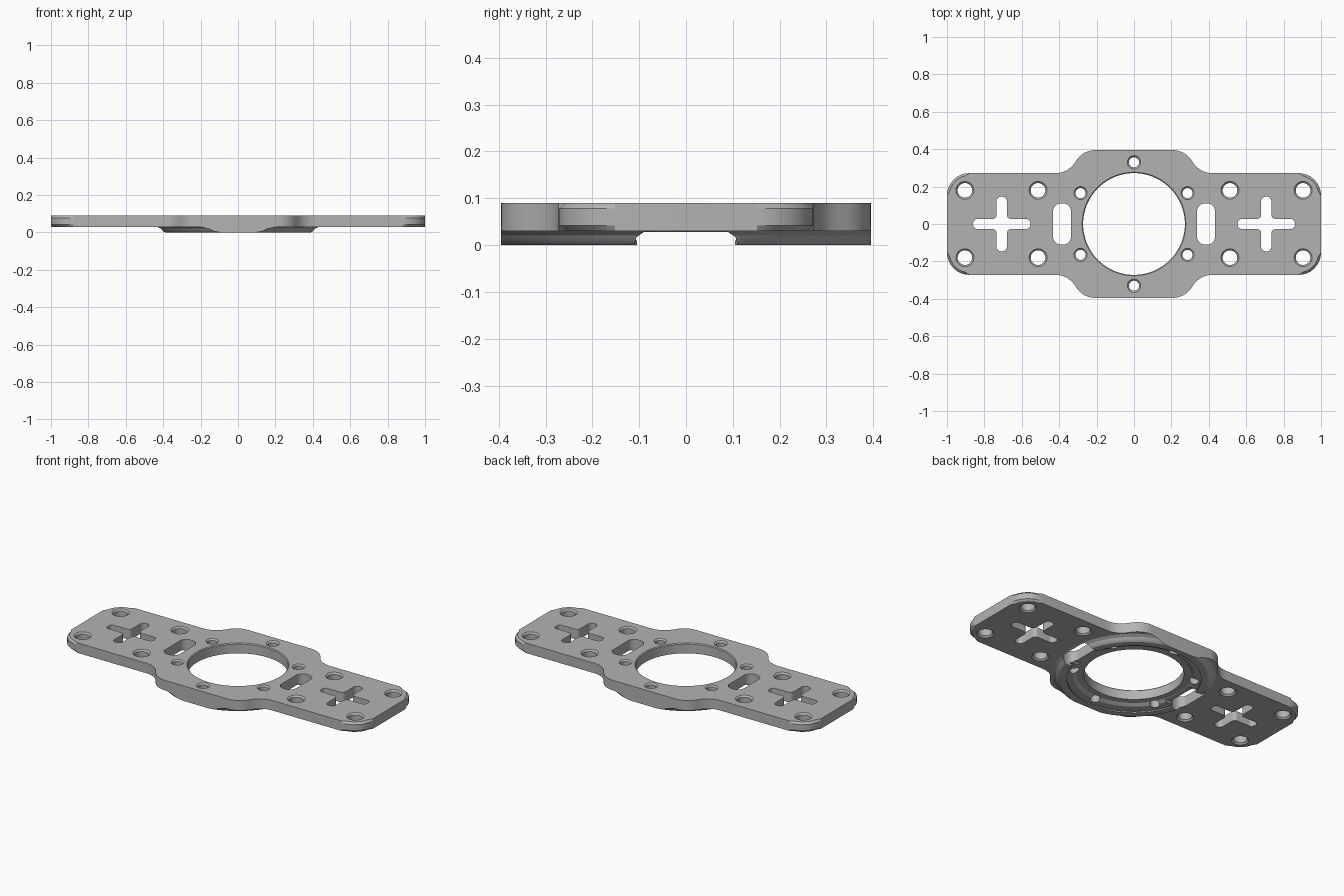
import bpy
import bmesh
import math
from mathutils import Matrix, Vector

cube = bpy.data.objects.get("Cube")
if cube:
    bpy.data.objects.remove(cube, do_unlink=True)

BOTTOM, TOP = 0.03, 0.09
HALF_DEPTH = 0.395

grey = bpy.data.materials.new("plain grey")
grey.use_nodes = True
colour = (0.45, 0.45, 0.45, 1)
grey.diffuse_color = colour
grey.node_tree.nodes["Principled BSDF"].inputs["Base Color"].default_value = colour


def make_object(name, bm):
    bmesh.ops.recalc_face_normals(bm, faces=bm.faces[:])
    mesh = bpy.data.meshes.new(name)
    bm.to_mesh(mesh)
    bm.free()
    mesh.materials.append(grey)
    obj = bpy.data.objects.new(name, mesh)
    bpy.context.collection.objects.link(obj)
    return obj


def rounded(corners, radius, steps=8):
    """Polygon with every corner, convex or concave, replaced by an arc."""
    out = []
    pts = [Vector(c) for c in corners]
    for i, p in enumerate(pts):
        u = (pts[i - 1] - p).normalized()
        v = (pts[(i + 1) % len(pts)] - p).normalized()
        half = u.angle(v) / 2
        centre = p + (u + v).normalized() * radius / math.sin(half)
        start = p + u * radius / math.tan(half) - centre
        end = p + v * radius / math.tan(half) - centre
        a = math.atan2(start.y, start.x)
        sweep = math.atan2(start.cross(end), start.dot(end))
        for k in range(steps + 1):
            t = a + sweep * k / steps
            out.append(centre + radius * Vector((math.cos(t), math.sin(t))))
    return out


def prism(bm, outline, z0, z1, matrix=Matrix.Identity(4)):
    low = [bm.verts.new(matrix @ Vector((p[0], p[1], z0))) for p in outline]
    high = [bm.verts.new(matrix @ Vector((p[0], p[1], z1))) for p in outline]
    n = len(low)
    caps = [bm.faces.new(low[::-1]), bm.faces.new(high)]
    for i in range(n):
        j = (i + 1) % n
        bm.faces.new((low[i], low[j], high[j], high[i]))
    return caps


def lathe(bm, profile, x=0, y=0, sides=32, closed=False):
    """Turn (radius, z) points about a vertical axis, capped or as a ring."""
    rings = [[bm.verts.new((x + r * math.cos(math.tau * i / sides),
                            y + r * math.sin(math.tau * i / sides), z))
              for i in range(sides)] for r, z in profile]
    pairs = list(zip(rings, rings[1:]))
    if closed:
        pairs.append((rings[-1], rings[0]))
    else:
        bm.faces.new(rings[0][::-1])
        bm.faces.new(rings[-1])
    for a, b in pairs:
        for i in range(sides):
            j = (i + 1) % sides
            bm.faces.new((a[i], a[j], b[j], b[i]))


def hole(bm, x, y, r, chamfer, both=False, sides=32):
    profile = [(r, -0.1)]
    if both:
        profile = [(r + 2 * chamfer, BOTTOM - chamfer), (r, BOTTOM + chamfer)]
    profile += [(r, TOP - chamfer), (r + 2 * chamfer, TOP + chamfer)]
    lathe(bm, profile, x, y, sides)


def cut(obj, cutter):
    mod = obj.modifiers.new("cut", 'BOOLEAN')
    mod.operation = 'DIFFERENCE'
    mod.solver = 'EXACT'
    mod.object = cutter
    bpy.context.view_layer.objects.active = obj
    bpy.ops.object.modifier_apply(modifier=mod.name)


def box(x0, x1, y0, y1):
    return [(x0, y0), (x1, y0), (x1, y1), (x0, y1)]


# Plate outline: one quarter mirrored into four, then chamfered rims
quarter = [(1, 0.272), (0.355, 0.272), (0.27, HALF_DEPTH)]
outline = quarter + [(-x, y) for x, y in quarter[::-1]]
outline += [(-x, -y) for x, y in outline]
bm = bmesh.new()
caps = prism(bm, rounded(outline, 0.12), BOTTOM, TOP)
rim = [e for f in caps for e in f.edges]
bmesh.ops.bevel(bm, geom=rim, offset=0.012, segments=1, affect='EDGES')
plate = make_object("mounting_plate", bm)

# Ring under the plate, flared at the top and stepped inside
bm = bmesh.new()
lathe(bm, [(0.45, 0.04), (0.45, 0.034), (0.425, 0.02), (0.415, 0.006),
           (0.405, 0), (0.365, 0), (0.365, 0.008), (0.38, 0.01),
           (0.38, 0.018), (0.33, 0.018), (0.31, 0.03), (0.31, 0.04)],
      sides=96, closed=True)
ring = make_object("locating_ring", bm)

# Ring trimming: flat front and back, side gaps with eased upper corners
bm = bmesh.new()
for s in (-1, 1):
    prism(bm, box(-1, 1, *sorted((s * HALF_DEPTH, s))), -0.1, 0.2)
along_x = Matrix(((0, 0, 1, 0), (1, 0, 0, 0), (0, 1, 0, 0), (0, 0, 0, 1)))
gap = [(-0.107, -0.1), (0.107, -0.1), (0.104, 0.018), (0.09, 0.028),
       (-0.09, 0.028), (-0.104, 0.018)]
prism(bm, gap, -1, 1, along_x)
ring_cutter = make_object("ring_cutter", bm)

# Openings: bore, screw holes, slots and crosses
bm = bmesh.new()
hole(bm, 0, 0, 0.272, 0.005, sides=96)
for s in (-1, 1):
    hole(bm, 0, s * 0.33, 0.027, 0.009)
    for t in (-1, 1):
        hole(bm, s * 0.286, t * 0.165, 0.027, 0.008)
        for x in (0.513, 0.904):
            hole(bm, s * x, t * 0.18, 0.039, 0.009, both=True)
    slot = box(s * 0.385 - 0.048, s * 0.385 + 0.048, -0.11, 0.11)
    prism(bm, rounded(slot, 0.042), -0.1, 0.2)
    w, ax, ay = 0.027, 0.153, 0.146
    arm = [(ax, -w), (ax, w), (w, w), (w, ay)]
    arm += [(-w, ay), (-w, w), (-ax, w), (-ax, -w)]
    arm += [(-w, -w), (-w, -ay), (w, -ay), (w, -w)]
    cross = [(s * 0.707 + x, y) for x, y in arm]
    prism(bm, rounded(cross, 0.023, 6), -0.1, 0.2)
hole_cutter = make_object("hole_cutter", bm)

cut(ring, ring_cutter)
for obj in (plate, ring):
    cut(obj, hole_cutter)
for cutter in (ring_cutter, hole_cutter):
    bpy.data.objects.remove(cutter, do_unlink=True)

# Smooth arcs, crisp chamfers
for obj in (plate, ring):
    bpy.ops.object.select_all(action='DESELECT')
    obj.select_set(True)
    bpy.context.view_layer.objects.active = obj
    bpy.ops.object.shade_smooth_by_angle(angle=math.radians(25))
